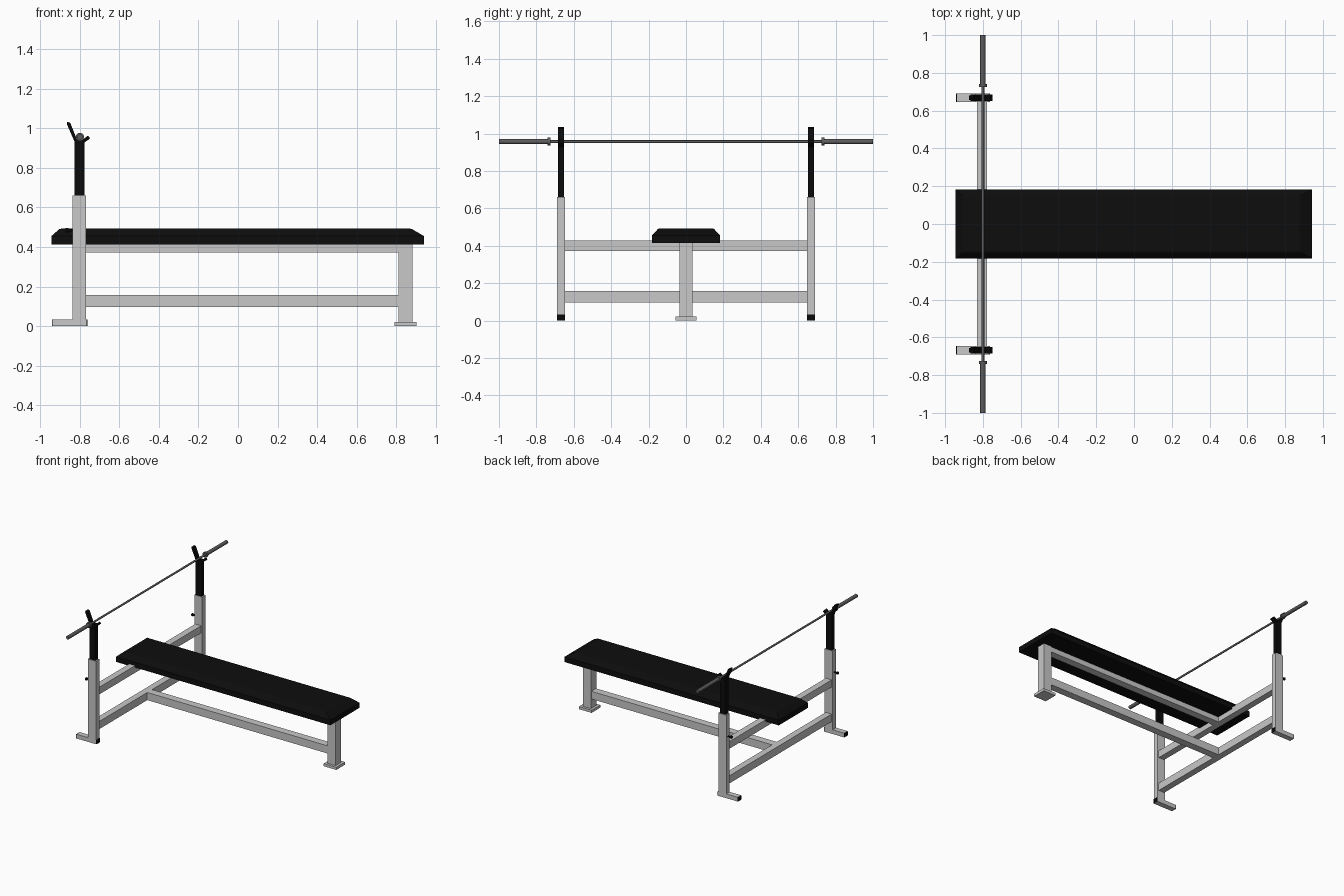
import bpy, bmesh
from mathutils import Matrix

cube = bpy.data.objects.get("Cube")
if cube:
    bpy.data.objects.remove(cube, do_unlink=True)


def material(name, r, g, b):
    m = bpy.data.materials.new(name)
    m.use_nodes = True
    m.diffuse_color = (r, g, b, 1)
    m.node_tree.nodes["Principled BSDF"].inputs["Base Color"].default_value = (r, g, b, 1)
    return m


FRAME = material("light grey paint", 0.58, 0.58, 0.58)
BLACK = material("black plastic", 0.003, 0.003, 0.003)
VINYL = material("black vinyl", 0.004, 0.004, 0.004)
STEEL = material("dark steel", 0.11, 0.11, 0.11)


def finish(bm, name, mat):
    bmesh.ops.recalc_face_normals(bm, faces=bm.faces)
    me = bpy.data.meshes.new(name)
    bm.to_mesh(me)
    bm.free()
    me.materials.append(mat)
    ob = bpy.data.objects.new(name, me)
    bpy.context.collection.objects.link(ob)
    return ob


def box(name, x, y, z, mat):
    """Box from its (low, high) ranges."""
    bm = bmesh.new()
    bmesh.ops.create_cube(bm, size=1)
    for v in bm.verts:
        v.co = [r[0] if c < 0 else r[1] for c, r in zip(v.co, (x, y, z))]
    return finish(bm, name, mat)


def rod(name, centre, radius, length, axis, mat, sides=16):
    bm = bmesh.new()
    turn = Matrix.Rotation(1.5707963, 4, "Y" if axis == "X" else "X")
    bmesh.ops.create_cone(bm, cap_ends=True, segments=sides, radius1=radius,
                          radius2=radius, depth=length,
                          matrix=Matrix.Translation(centre) @ turn)
    ob = finish(bm, name, mat)
    for p in ob.data.polygons:
        p.use_smooth = len(p.vertices) == 4
    return ob


def extrude_y(name, outline, y0, y1, mat):
    """Solid from an x-z outline pushed along y."""
    bm = bmesh.new()
    face = bm.faces.new([bm.verts.new((x, y0, z)) for x, z in outline])
    out = bmesh.ops.extrude_face_region(bm, geom=[face])["geom"]
    bmesh.ops.translate(bm, vec=(0, y1 - y0, 0),
                        verts=[g for g in out if isinstance(g, bmesh.types.BMVert)])
    return finish(bm, name, mat)


def loft(name, rings, mat):
    """Stacked rectangles (x0, x1, half_width, z) joined into a solid."""
    bm = bmesh.new()
    loops = [[bm.verts.new(p) for p in ((a, -w, z), (b, -w, z), (b, w, z), (a, w, z))]
             for a, b, w, z in rings]
    for lo, hi in zip(loops, loops[1:]):
        for i in range(4):
            j = (i + 1) % 4
            bm.faces.new((lo[i], lo[j], hi[j], hi[i]))
    bm.faces.new(loops[0])
    bm.faces.new(loops[-1])
    return finish(bm, name, mat)


# Padded bench with sloping upper edges
loft("bench_pad", [(-0.945, 0.942, 0.183, 0.414), (-0.945, 0.942, 0.182, 0.455),
                   (-0.905, 0.882, 0.15, 0.49), (-0.895, 0.872, 0.143, 0.493)], VINYL)

# Long rails, cross beams, and the single leg
for label, z in (("lower", (0.096, 0.157)), ("upper", (0.372, 0.413))):
    box(label + "_long_rail", (-0.78, 0.815), (-0.03, 0.03), z, FRAME)
for label, z in (("lower", (0.096, 0.157)), ("upper", (0.372, 0.429))):
    box(label + "_cross_beam", (-0.83, -0.778), (-0.65, 0.65), z, FRAME)
box("end_leg", (0.813, 0.884), (-0.035, 0.035), (0.02, 0.414), FRAME)
box("end_leg_foot_plate", (0.793, 0.904), (-0.055, 0.055), (0, 0.021), FRAME)

# Cradle post outline: straight stem, tall back prong and short front lip
CRADLE = [(-0.828, 0.64), (-0.778, 0.64), (-0.778, 0.928), (-0.748, 0.95),
          (-0.759, 0.964), (-0.785, 0.944), (-0.815, 0.944), (-0.849, 1.028),
          (-0.864, 1.034), (-0.866, 1.022), (-0.828, 0.935)]

for side, s in (("left", 1), ("right", -1)):
    y = sorted((s * 0.647, s * 0.69))
    mid = s * 0.668
    # Upright with its foot and end caps
    box(side + "_upright", (-0.838, -0.768), y, (0.002, 0.66), FRAME)
    box(side + "_foot", (-0.938, -0.766), y, (0, 0.034), FRAME)
    box(side + "_foot_back_cap", (-0.942, -0.938), y, (0.001, 0.033), BLACK)
    box(side + "_foot_front_cap", (-0.766, -0.762), y, (0.001, 0.033), BLACK)
    # Height-adjustable cradle and locking pin
    extrude_y(side + "_cradle_post", CRADLE, mid - 0.017, mid + 0.017, BLACK)
    rod(side + "_pin_shaft", (-0.848, mid, 0.485), 0.006, 0.03, "X", BLACK, 10)
    rod(side + "_pin_knob", (-0.866, mid, 0.485), 0.011, 0.014, "X", BLACK, 12)
    # Bar sleeve and collar
    rod(side + "_bar_sleeve", (-0.8, s * 0.867, 0.957), 0.014, 0.266, "Y", STEEL)
    rod(side + "_bar_collar", (-0.8, s * 0.732, 0.957), 0.021, 0.016, "Y", STEEL)

# Lifting bar
rod("bar_shaft", (-0.8, 0, 0.957), 0.0075, 1.47, "Y", STEEL)
